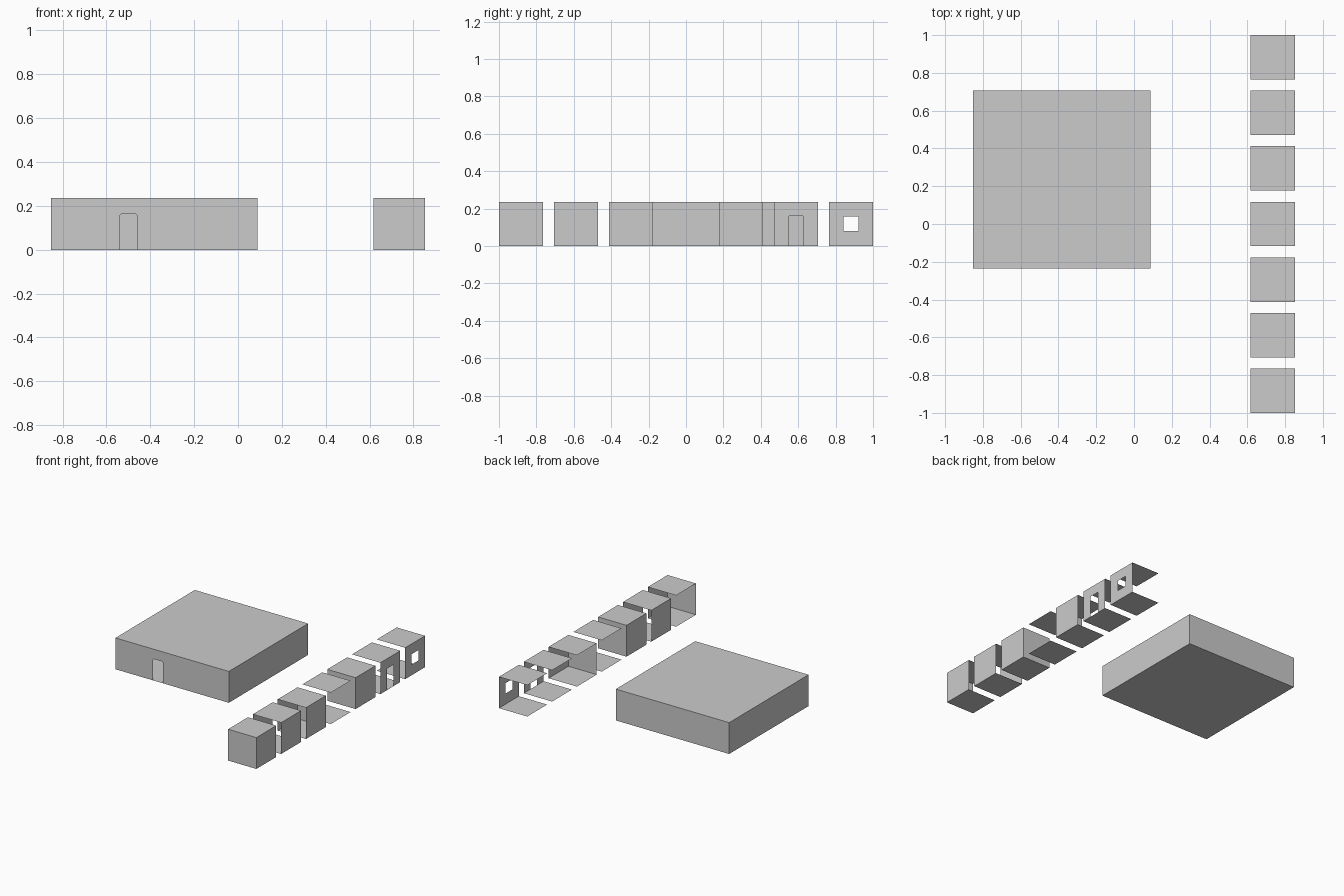
import bpy
import bmesh
from mathutils import Matrix, Vector
from math import pi

if "Cube" in bpy.data.objects:
    bpy.data.objects.remove(bpy.data.objects["Cube"])

U = 1 / 17            # the whole kit sits on this grid
T = 4 * U             # tile width and height
H = T / 2
DW, DH, DC = 0.04, 0.162, 0.006          # door half width, height, corner cut
WW, W0, W1 = 0.04, 0.08, 0.158           # window half width, sill, head

RIGHT, BACK, LEFT, FRONT = range(4)


def wall_outlines(kind):
    """Polygons (y, z) of one wall seen from outside."""
    if kind == "door":
        return [[(-H, 0), (-DW, 0), (-DW, DH - DC), (-DW + DC, DH), (DW - DC, DH),
                 (DW, DH - DC), (DW, 0), (H, 0), (H, T), (-H, T)]]
    outer = [(-H, 0), (H, 0), (H, T), (-H, T)]
    if kind == "window":
        inner = [(-WW, W0), (WW, W0), (WW, W1), (-WW, W1)]
        return [[outer[i], outer[(i + 1) % 4], inner[(i + 1) % 4], inner[i]]
                for i in range(4)]
    return [outer]


def add_tile(bm, x, y, walls):
    """Floor, ceiling and the listed walls {side: kind} of one tile."""
    def face(points, turn=0):
        m = Matrix.Translation((x, y, 0)) @ Matrix.Rotation(turn * pi / 2, 4, 'Z')
        bm.faces.new([bm.verts.new(m @ Vector(p)) for p in points])

    square = [(-H, -H), (H, -H), (H, H), (-H, H)]
    face([(a, b, 0) for a, b in reversed(square)])
    face([(a, b, T) for a, b in square])
    for side, kind in walls.items():
        for poly in wall_outlines(kind):
            face([(H, a, b) for a, b in poly], side)


def make(name, tiles):
    bm = bmesh.new()
    for x, y, walls in tiles:
        add_tile(bm, x, y, walls)
    bmesh.ops.remove_doubles(bm, verts=bm.verts, dist=1e-5)
    mesh = bpy.data.meshes.new(name)
    bm.to_mesh(mesh)
    bm.free()
    obj = bpy.data.objects.new(name, mesh)
    bpy.context.collection.objects.link(obj)


# row of single tiles, front to back
kit = [
    ("corner_tile", {FRONT: "solid", RIGHT: "solid"}),
    ("corridor_tile", {LEFT: "solid", RIGHT: "solid"}),
    ("dead_end_tile", {LEFT: "solid", RIGHT: "solid", BACK: "solid"}),
    ("open_tile", {}),
    ("inner_corner_tile", {FRONT: "solid", RIGHT: "solid"}),
    ("door_tile", {RIGHT: "door"}),
    ("window_tile", {RIGHT: "window"}),
]
for i, (name, walls) in enumerate(kit):
    make(name, [(12.5 * U, (-15 + 5 * i) * U, walls)])

# assembled room of four by four tiles with one front door
room = []
for i in range(4):
    for j in range(4):
        walls = {}
        if i == 0:
            walls[LEFT] = "solid"
        if i == 3:
            walls[RIGHT] = "solid"
        if j == 0:
            walls[FRONT] = "door" if i == 1 else "solid"
        if j == 3:
            walls[BACK] = "solid"
        room.append(((-12.5 + 4 * i) * U, (-2 + 4 * j) * U, walls))
make("assembled_room", room)
